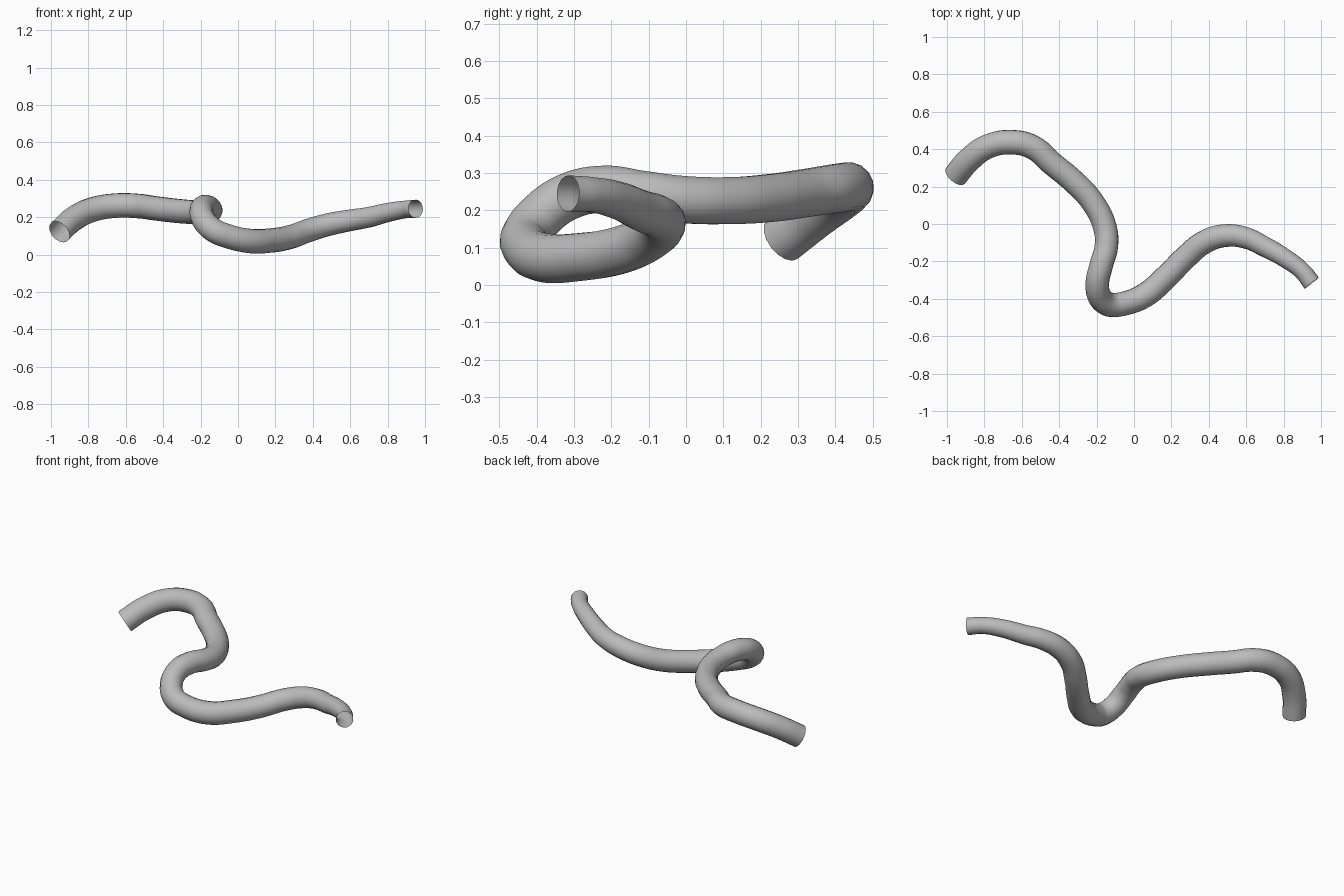
import bpy

default = bpy.data.objects.get("Cube")
if default:
    bpy.data.objects.remove(default, do_unlink=True)

# Plain grey surface
grey = bpy.data.materials.new("grey")
grey.use_nodes = True
colour = (0.5, 0.5, 0.5, 1)
grey.diffuse_color = colour
grey.node_tree.nodes["Principled BSDF"].inputs["Base Color"].default_value = colour

# Centre line of the winding tube: x, y, z, radius
path = [
    (-.955, .258, .122, .066), (-.88, .345, .19, .066),
    (-.78, .415, .24, .066), (-.65, .437, .262, .066),
    (-.54, .41, .26, .066), (-.44, .325, .247, .065),
    (-.32, .225, .233, .065), (-.22, .115, .226, .064),
    (-.155, -.02, .23, .064), (-.148, -.12, .244, .063),
    (-.175, -.22, .257, .063), (-.196, -.32, .235, .063),
    (-.18, -.395, .18, .064), (-.13, -.431, .13, .065),
    (-.06, -.427, .1, .065), (.06, -.38, .073, .066),
    (.17, -.285, .075, .065), (.28, -.175, .094, .064),
    (.38, -.095, .13, .063), (.49, -.062, .162, .061),
    (.6, -.075, .183, .058), (.7, -.122, .2, .055),
    (.8, -.178, .225, .051), (.9, -.252, .242, .047),
    (.95, -.316, .245, .049),
]

# Sweep a round section along the path, leaving both ends open
curve = bpy.data.curves.new("winding_tube", "CURVE")
curve.dimensions = "3D"
curve.twist_mode = "MINIMUM"
curve.bevel_depth = 1
curve.bevel_resolution = 6
curve.use_fill_caps = False
curve.resolution_u = 6
spline = curve.splines.new("BEZIER")
spline.bezier_points.add(len(path) - 1)
for point, (x, y, z, radius) in zip(spline.bezier_points, path):
    point.co = (x, y, z)
    point.radius = radius
    point.handle_left_type = point.handle_right_type = "AUTO"
curve.materials.append(grey)

tube = bpy.data.objects.new("winding_tube", curve)
bpy.context.collection.objects.link(tube)

# Convert to a smooth mesh
bpy.ops.object.select_all(action="DESELECT")
tube.select_set(True)
bpy.context.view_layer.objects.active = tube
bpy.ops.object.convert(target="MESH")
bpy.ops.object.shade_smooth()
